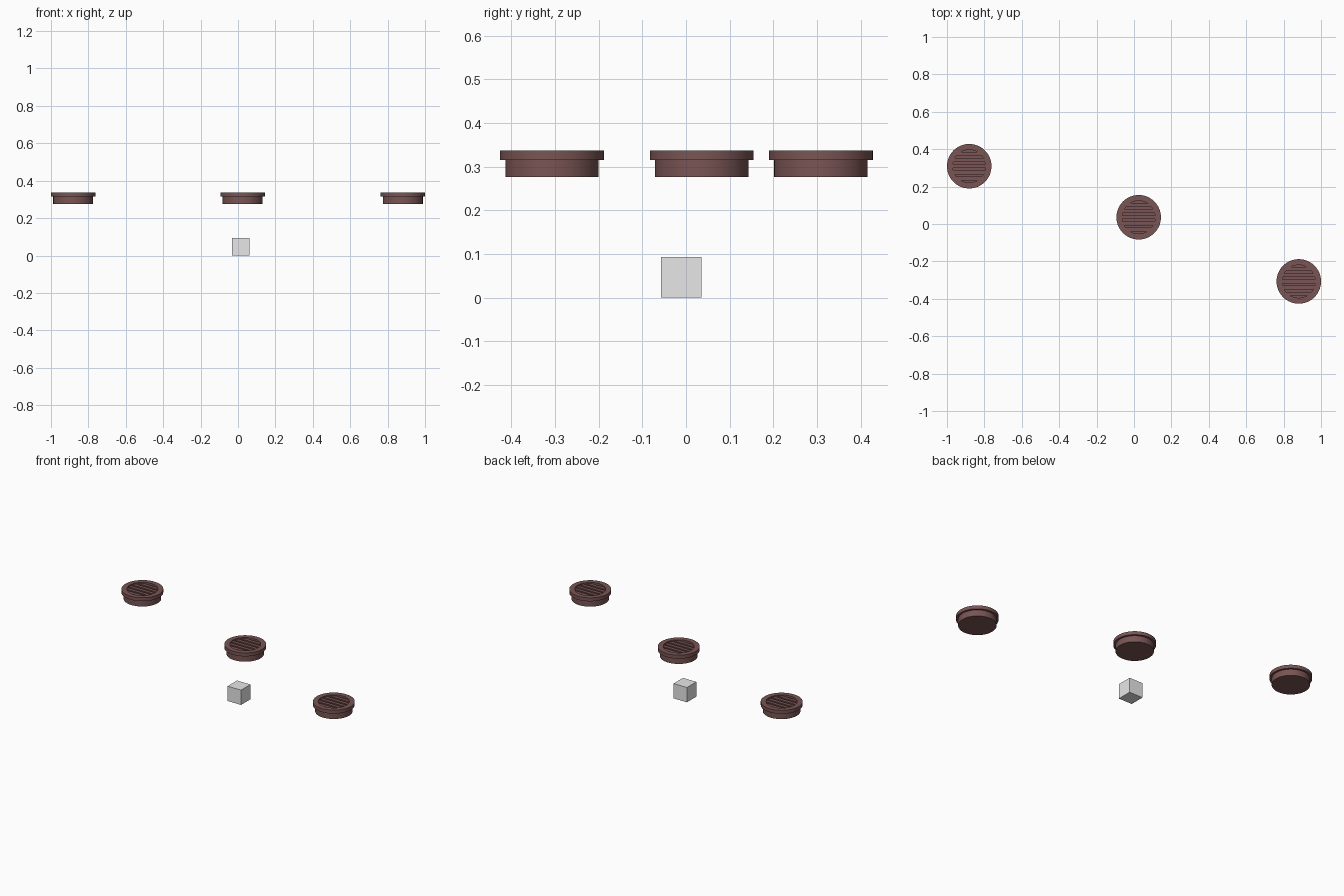
import bpy, bmesh, math

if "Cube" in bpy.data.objects:
    bpy.data.objects.remove(bpy.data.objects["Cube"])

SEG = 64


def material(name, rgb):
    m = bpy.data.materials.new(name)
    m.diffuse_color = (*rgb, 1)
    m.use_nodes = True
    m.node_tree.nodes["Principled BSDF"].inputs["Base Color"].default_value = m.diffuse_color
    return m


brown = material("dark reddish brown", (0.19, 0.09, 0.088))
grey = material("light grey", (0.8, 0.8, 0.8))


def finish(bm, name, mat, loc, smooth=True):
    bmesh.ops.recalc_face_normals(bm, faces=bm.faces)
    me = bpy.data.meshes.new(name)
    bm.to_mesh(me)
    bm.free()
    ob = bpy.data.objects.new(name, me)
    bpy.context.collection.objects.link(ob)
    ob.location = loc
    me.materials.append(mat)
    if smooth:
        bpy.ops.object.select_all(action='DESELECT')
        ob.select_set(True)
        bpy.context.view_layer.objects.active = ob
        bpy.ops.object.shade_smooth_by_angle(angle=math.radians(30))
    return ob


def lathe(profile, name, mat, loc):
    # rings from the (radius, height) profile, capped at both ends
    bm = bmesh.new()
    rings = [[bm.verts.new((r * math.cos(2 * math.pi * i / SEG),
                            r * math.sin(2 * math.pi * i / SEG), z))
              for i in range(SEG)] for r, z in profile]
    for a, b in zip(rings, rings[1:]):
        for i in range(SEG):
            j = (i + 1) % SEG
            bm.faces.new((a[i], a[j], b[j], b[i]))
    bm.faces.new(rings[0])
    bm.faces.new(rings[-1])
    return finish(bm, name, mat, loc)


def slats(radius, z0, z1, name, mat, loc):
    # parallel bars along x, clipped to the round opening
    bm = bmesh.new()
    for k in range(-2, 3):
        ys = [k * 0.033 + t * 0.0105 for t in (-1, -0.33, 0.33, 1)]
        half = [math.sqrt(max(radius ** 2 - y * y, 0)) for y in ys]
        pts = list(zip(half, ys)) + [(-h, y) for h, y in zip(half[::-1], ys[::-1])]
        low = [bm.verts.new((x, y, z0)) for x, y in pts]
        top = [bm.verts.new((x, y, z1)) for x, y in pts]
        bm.faces.new(low)
        bm.faces.new(top)
        for i in range(len(pts)):
            j = (i + 1) % len(pts)
            bm.faces.new((low[i], low[j], top[j], top[i]))
    return finish(bm, name, mat, loc, smooth=False)


# three round vents: stepped body with recessed, slatted top
body = [(0.107, 0.276), (0.107, 0.315), (0.119, 0.315), (0.119, 0.337),
        (0.088, 0.337), (0.088, 0.317)]
for n, (x, y) in {"left": (-0.881, 0.309), "middle": (0.025, 0.036),
                  "right": (0.881, -0.307)}.items():
    lathe(body, n + "_vent_body", brown, (x, y, 0))
    slats(0.088, 0.316, 0.331, n + "_vent_slats", brown, (x, y, 0))

# small grey block under the middle vent
bm = bmesh.new()
bmesh.ops.create_cube(bm, size=0.093)
finish(bm, "small_block", grey, (0.015, -0.011, 0.0465), smooth=False)
